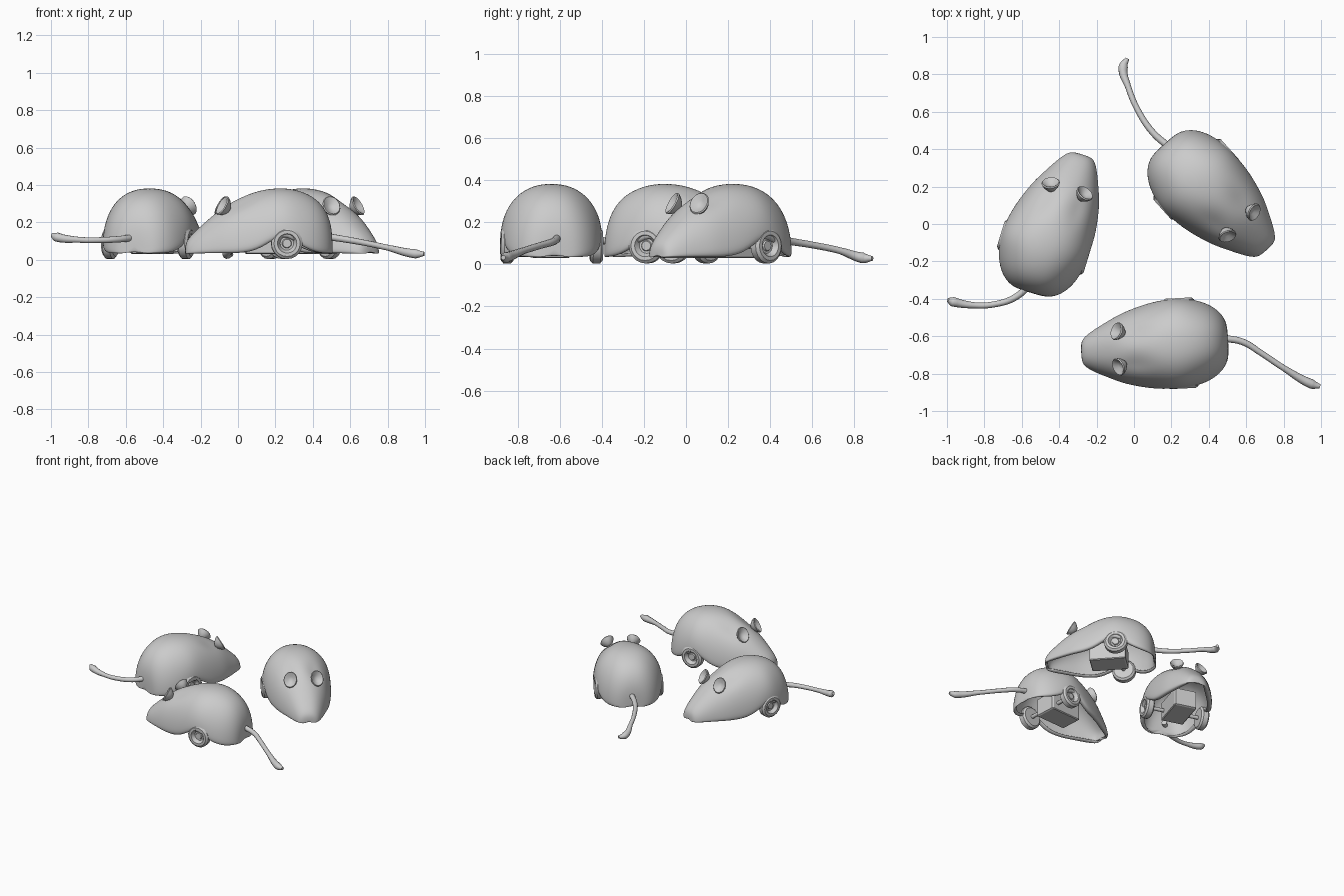
import bpy, bmesh
from math import cos, sin, pi, exp, radians
from mathutils import Matrix, Vector

cube = bpy.data.objects.get("Cube")
if cube:
    bpy.data.objects.remove(cube, do_unlink=True)

grey = bpy.data.materials.new("plain_grey")
grey.use_nodes = True
grey.diffuse_color = (0.6, 0.6, 0.6, 1)
grey.node_tree.nodes["Principled BSDF"].inputs["Base Color"].default_value = (0.6, 0.6, 0.6, 1)


def finish(name, bm, matrix, angle=40):
    """Turn a bmesh into a placed, shaded object."""
    bm.transform(matrix)
    mesh = bpy.data.meshes.new(name)
    bm.to_mesh(mesh)
    bm.free()
    mesh.materials.append(grey)
    mesh.shade_smooth()
    mesh.set_sharp_from_angle(angle=radians(angle))
    obj = bpy.data.objects.new(name, mesh)
    bpy.context.collection.objects.link(obj)
    return obj


def lathe(profile, sides=20):
    """Spin a (radius, height) profile around z."""
    bm = bmesh.new()
    verts = [bm.verts.new((r, 0, z)) for r, z in profile]
    edges = [bm.edges.new(pair) for pair in zip(verts, verts[1:])]
    bmesh.ops.spin(bm, geom=verts + edges, cent=(0, 0, 0), axis=(0, 0, 1),
                   angle=2 * pi, steps=sides, use_merge=True)
    bmesh.ops.remove_doubles(bm, verts=bm.verts, dist=0.0005)
    bmesh.ops.recalc_face_normals(bm, faces=bm.faces)
    return bm


def aim(location, direction, scale=(1, 1, 1)):
    turn = Vector(direction).to_track_quat("Z", "Y").to_matrix().to_4x4()
    return Matrix.Translation(location) @ turn @ Matrix.Diagonal((*scale, 1))


# Body stations from rear to nose: position, half width, height
STATIONS = [(-.394, .045, .1), (-.39, .1, .18), (-.365, .15, .26), (-.31, .2, .33),
            (-.22, .235, .374), (-.12, .245, .388), (0, .237, .374), (.1, .212, .337),
            (.18, .187, .29), (.25, .152, .234), (.32, .117, .172), (.37, .085, .124),
            (.39, .06, .092), (.394, .025, .06)]
STEPS = 16


def sway(u, bend):
    """Sideways turn of the head."""
    return bend * max(u + .1, 0) / .5


def body_shell(pose, bend):
    bm = bmesh.new()
    rings = []
    for u, w, h in STATIONS:
        # Wheel arches lift the lower edge
        low = 0.03 + 0.115 * exp(-((u + .12) / .09) ** 2)
        points = []
        for i in range(STEPS + 1):
            t = pi * i / STEPS
            c, s = cos(t), max(sin(t), 0)
            v = w * abs(c) ** 0.9 * (1 if c > 0 else -1)
            z = low + (h - low) * s ** 0.92
            # Hollows behind the ears
            z -= 0.03 * exp(-((u - .12) / .05) ** 2 - ((abs(v) - .09) / .045) ** 2)
            points.append((v, z))
        # Rim turned inward along the lower edge
        lip = max(w - .045, w * .6)
        points = [(lip, low + .008)] + points + [(-lip, low + .008)]
        rings.append([bm.verts.new((u, v + sway(u, bend), z)) for v, z in points])
    for a, b in zip(rings, rings[1:]):
        for i in range(len(a) - 1):
            bm.faces.new((a[i], b[i], b[i + 1], a[i + 1]))
    bm.faces.new(rings[0])
    bm.faces.new(rings[-1])
    bmesh.ops.recalc_face_normals(bm, faces=bm.faces)
    if max(bm.faces, key=lambda f: f.calc_center_median().z).normal.z < 0:
        bmesh.ops.reverse_faces(bm, faces=bm.faces)
    obj = finish("body_shell", bm, pose, 180)
    solid = obj.modifiers.new("thickness", "SOLIDIFY")
    solid.thickness = 0.018
    solid.offset = -1
    sub = obj.modifiers.new("smooth", "SUBSURF")
    sub.levels = sub.render_levels = 2


EAR = [(0, -.008), (.022, -.004), (.042, .012), (.05, .016), (.055, .01), (.044, -.01),
       (.024, -.03), (0, -.04)]
WHEEL = [(0, .012), (.022, .012), (.026, .004), (.036, .004), (.052, .03), (.07, .03),
         (.084, .018), (.084, -.018), (.07, -.03), (0, -.03)]


def tail(points):
    curve = bpy.data.curves.new("tail", "CURVE")
    curve.dimensions = "3D"
    curve.bevel_depth = 0.016
    curve.bevel_resolution = 3
    curve.resolution_u = 6
    curve.use_fill_caps = True
    spline = curve.splines.new("BEZIER")
    spline.bezier_points.add(len(points) - 1)
    for i, (p, co) in enumerate(zip(spline.bezier_points, points)):
        p.co = co
        p.handle_left_type = p.handle_right_type = "AUTO"
        # The tip ends in a small knob
        p.radius = (1.2, 1.1, 1, 1, 1.6, 0.7)[i]
    curve.materials.append(grey)
    bpy.context.collection.objects.link(bpy.data.objects.new("tail", curve))


def mouse(x, y, heading, bend, tail_points):
    pose = Matrix.Translation((x, y, 0)) @ Matrix.Rotation(radians(heading), 4, "Z")
    body_shell(pose, bend)
    for side, label in ((1, "left"), (-1, "right")):
        finish(label + "_ear", lathe(EAR),
               pose @ aim((.19, side * .092 + sway(.19, bend), .284),
                          (.75, side * .3, .45), (.9, 1.05, 1)))
        finish(label + "_wheel", lathe(WHEEL),
               pose @ aim((-.14, side * .212, .088), (0, side, 0)))
    # Motor box and axle under the shell
    box = bmesh.new()
    bmesh.ops.create_cube(box, size=1)
    bmesh.ops.bevel(box, geom=box.edges[:], offset=0.04, segments=1, affect="EDGES")
    finish("motor_box", box,
           pose @ Matrix.Translation((-.06, 0, .1)) @ Matrix.Diagonal((.26, .17, .14, 1)), 20)
    axle = bmesh.new()
    bmesh.ops.create_cone(axle, cap_ends=True, segments=12, radius1=.014, radius2=.014, depth=.4)
    finish("axle", axle, pose @ aim((-.14, 0, .088), (0, 1, 0)))
    tail(tail_points)


mouse(-.44, .01, 73, -.05, [(-.55, -.32, .12), (-.64, -.395, .11), (-.75, -.43, .105),
                            (-.85, -.435, .107), (-.97, -.415, .122), (-.995, -.405, .135)])
mouse(.425, .135, -48, .03, [(.19, .41, .125), (.10, .49, .11), (.02, .61, .09),
                             (-.03, .73, .065), (-.058, .84, .03), (-.035, .885, .028)])
mouse(.11, -.645, 183, .022, [(.47, -.61, .125), (.58, -.63, .108), (.68, -.69, .09),
                              (.8, -.77, .065), (.95, -.856, .032), (.995, -.868, .032)])
